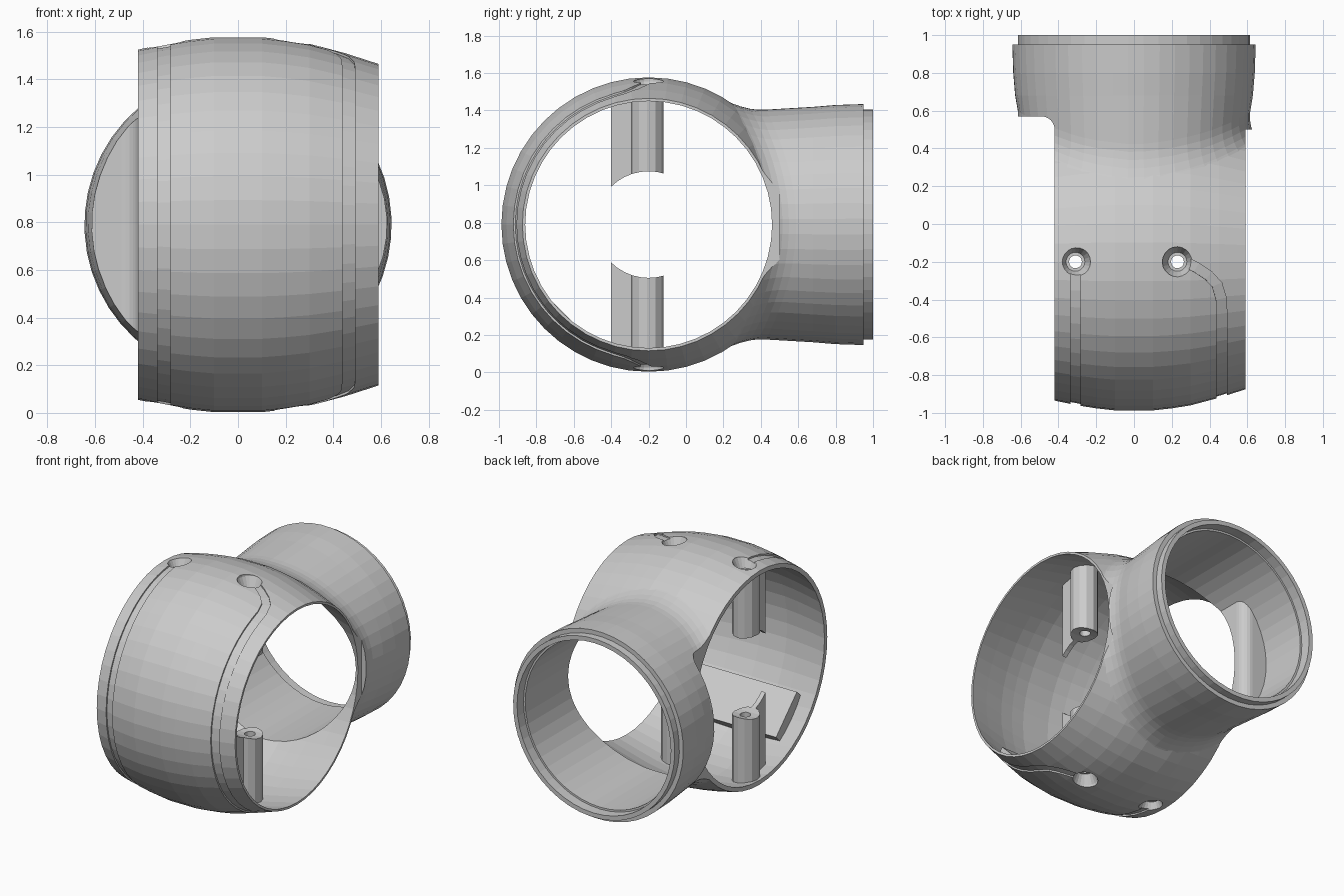
import bpy, bmesh, math
from mathutils import Vector, Matrix

if "Cube" in bpy.data.objects:
    bpy.data.objects.remove(bpy.data.objects["Cube"])

CY, CZ, SEG = -0.2, 0.79, 48
# barrel outer radius along x: (x, outer radius, wall thickness)
BARREL = [(-0.75, .63, .03), (-.42, .735, .03), (-.3, .76, .03), (-.2, .776, .03), (-.1, .787, .03),
          (.1, .787, .03), (.2, .776, .03), (.3, .76, .03), (.45, .72, .025), (.59, .675, .015), (.75, .61, .015)]


def barrel_r(x):
    for (x0, r0, _), (x1, r1, _) in zip(BARREL, BARREL[1:]):
        if x <= x1:
            return r0 + (r1 - r0) * (x - x0) / (x1 - x0)
    return BARREL[-1][1]


def barrel_y(x, z):
    return CY + math.sqrt(max(barrel_r(x) ** 2 - z * z, .01))


def loft(name, rings):
    bm = bmesh.new()
    vs = [[bm.verts.new(p) for p in ring] for ring in rings]
    n = len(vs[0])
    for a, b in zip(vs, vs[1:]):
        for i in range(n):
            bm.faces.new((a[i], a[(i + 1) % n], b[(i + 1) % n], b[i]))
    bm.faces.new(vs[0])
    bm.faces.new(vs[-1])
    bmesh.ops.recalc_face_normals(bm, faces=bm.faces)
    me = bpy.data.meshes.new(name)
    bm.to_mesh(me)
    bm.free()
    ob = bpy.data.objects.new(name, me)
    bpy.context.collection.objects.link(ob)
    return ob


def revolve(name, profile, axis, center, seg=SEG):
    """profile: (distance along axis, radius)"""
    rings = []
    for h, r in profile:
        ring = []
        for i in range(seg):
            c, s = r * math.cos(math.tau * i / seg), r * math.sin(math.tau * i / seg)
            p = {'x': (h, c, s), 'y': (c, h, s), 'z': (c, s, h)}[axis]
            ring.append(Vector(p) + Vector(center))
        rings.append(ring)
    return loft(name, rings)


def box(name, lo, hi):
    (a, b, c), (d, e, f) = lo, hi
    return loft(name, [[(a, b, z), (d, b, z), (d, e, z), (a, e, z)] for z in (c, f)])


def boolean(ob, tool, op='DIFFERENCE', keep=False):
    m = ob.modifiers.new('bool', 'BOOLEAN')
    m.operation, m.object, m.solver = op, tool, 'EXACT'
    bpy.context.view_layer.objects.active = ob
    bpy.ops.object.modifier_apply(modifier=m.name)
    if not keep:
        bpy.data.objects.remove(tool, do_unlink=True)


def side_cutter(x, y, rad):
    """Clears the space left of x and in front of y, with a rounded corner."""
    arc = [(x - rad + rad * math.cos(t), y - rad + rad * math.sin(t))
           for t in [math.pi / 2 * i / 6 for i in range(7)]]
    outline = [(-1.5, -1.5), (x, -1.5)] + arc + [(-1.5, y)]
    return loft('side_cutter', [[(px, py, z) for px, py in outline] for z in (-1, 3)])


# main barrel shell, solid for now
ends = [(x, r) for x, r, _ in BARREL[1:-1]]
body = revolve('pipe_tee_body', ends, 'x', (0, CY, CZ))

# branch socket with a fillet that runs onto the barrel
rings = [[] for _ in range(13)]
for i in range(SEG):
    t = math.tau * (i + .37) / SEG
    c, s = math.cos(t), math.sin(t)
    r0, r2 = .606, .7
    yi = barrel_y(r0 * c, r0 * s)
    yo = barrel_y(r2 * c, r2 * s) - .015
    pts = [(1.0, .615), (.95, .615), (.95, .645), (.8, .64), (.68, .63)]
    for k in range(7):
        u = k / 6
        y = (1 - u) ** 2 * (yi + .12) + 2 * u * (1 - u) * yi + u * u * yo
        r = (1 - u) ** 2 * .615 + 2 * u * (1 - u) * r0 + u * u * r2
        pts.append((y, r))
    pts.append((.1, .5))
    for ring, (y, r) in zip(rings, pts):
        ring.append((r * c, y, CZ + r * s))
socket = loft('socket', rings)
boolean(socket, side_cutter(-.42, .57, .07))
boolean(socket, box('right_cutter', (.59, -1, -1), (1.5, .5, 3)))
boolean(body, socket, 'UNION')

# hollow out barrel and socket
bore = revolve('bore', [(1.1, .585), (.93, .585), (.93, .572), (.05, .572)], 'y', (0, 0, CZ))
boolean(bore, side_cutter(-.39, .6, .07))
boolean(body, bore)
boolean(body, revolve('barrel_bore', [(x, r - w) for x, r, w in BARREL], 'x', (0, CY + .0003, CZ)))

# screw posts with wings, and a flat inner pad, trimmed to the wall
plug = revolve('plug', [(x, r - .6 * w) for x, r, w in BARREL[1:-1]], 'x', (0, CY, CZ))
core = revolve('core', [(-1, .285), (1, .285)], 'x', (0, CY, CZ), 40)
for x in (-.31, .23):
    post = revolve('post', [(-1, .088), (1, .088)], 'z', (x, -.208, CZ), 12)
    boolean(post, box('wing', (x - .016, -.4, CZ - .98), (x + .016, -.2, CZ + .98)), 'UNION')
    boolean(post, core, keep=True)
    boolean(post, plug, 'INTERSECT', keep=True)
    boolean(body, post, 'UNION')
pad = box('pad', (-.3, -.16, .655), (.42, .16, .8))
pad.data.transform(Matrix.Translation((0, CY, CZ)) @ Matrix.Rotation(math.radians(135), 4, 'X'))
boolean(pad, plug, 'INTERSECT')
boolean(body, pad, 'UNION')
bpy.data.objects.remove(core, do_unlink=True)

# countersunk screw holes, top and bottom
half = [(.70, .034), (.70, .05), (.765, .08), (.95, .08)]
for x in (-.31, .23):
    prof = [(-h, r) for h, r in reversed(half)] + half
    boolean(body, revolve('screw_hole', prof, 'z', (x, CY, CZ), 20))

# shallow grooves from the screw holes around the front
bend = [(.0, .27), (.04, .33), (.1, .395), (.17, .44), (.28, .462), (.4, .465)]
mid = [.4 + (math.pi - .8) * k / 20 for k in range(1, 20)]
path_r = bend + [(a, .465) for a in mid] + [(math.pi - a, x) for a, x in reversed(bend)]
path_l = [(.08 + (math.pi - .16) * k / 24, -.31) for k in range(25)]
for path in (path_l, path_r):
    rings = []
    for k, (a, x) in enumerate(path):
        p, q = path[max(k - 1, 0)], path[min(k + 1, len(path) - 1)]
        d = Vector((q[1] - p[1], (q[0] - p[0]) * .77)).normalized() * .027
        ring = []
        for side, lift in ((1, -.01), (1, .03), (-1, .03), (-1, -.01)):
            px, pa = x + side * d.y, a - side * d.x / .77
            r = barrel_r(px) + lift
            ring.append((px, CY - r * math.sin(pa), CZ + r * math.cos(pa)))
        rings.append(ring)
    boolean(body, loft('groove', rings))
